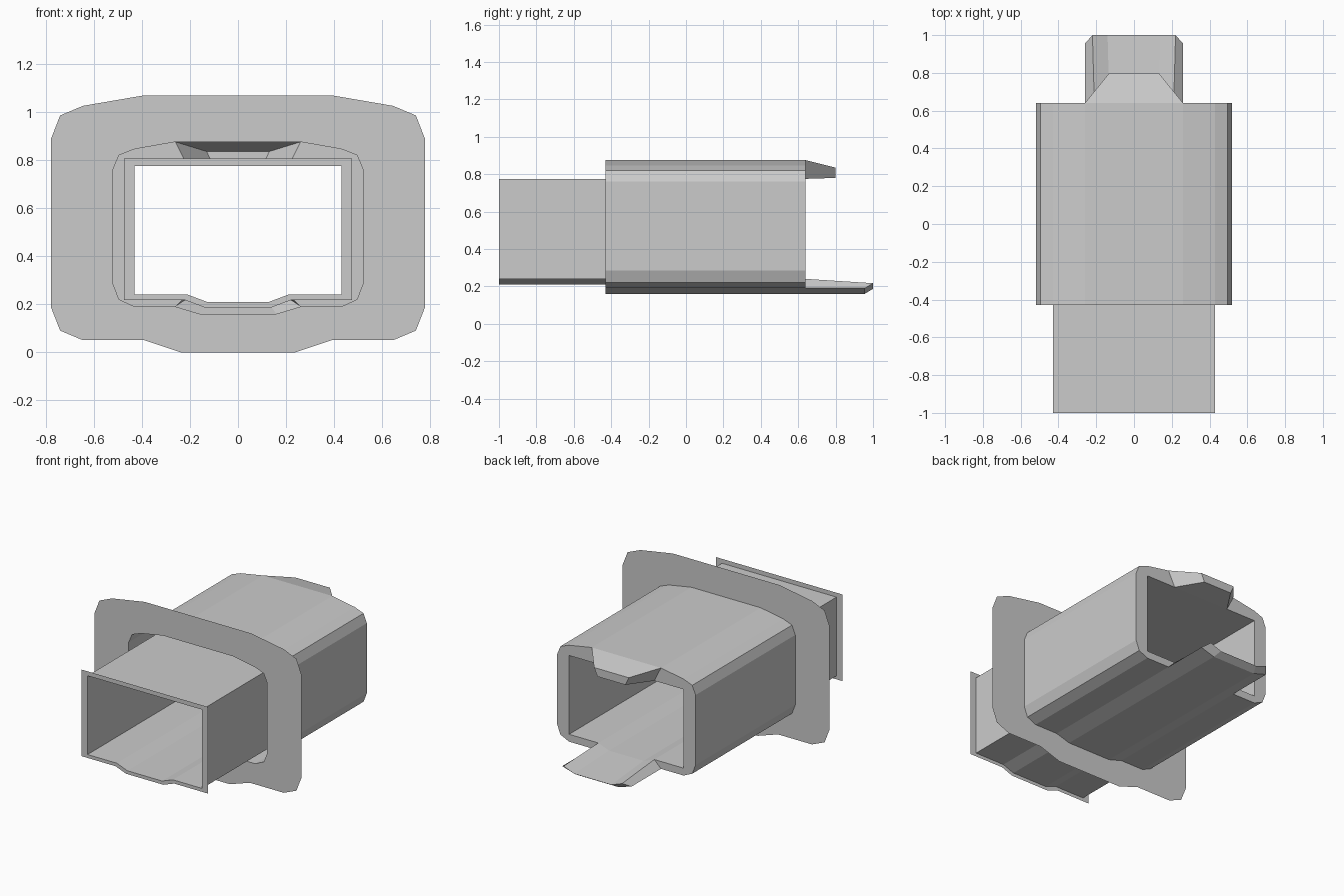
import bpy, bmesh

if "Cube" in bpy.data.objects:
    bpy.data.objects.remove(bpy.data.objects["Cube"])

FRONT, PLATE, REAR = -1.0, -0.43, 0.64

# Right-hand half profiles (x, z), listed from top to bottom
INNER = [(.43, .775), (.43, .24), (.21, .24), (.13, .21)]
LIP = [(.475, .805), (.475, .217), (.22, .217), (.14, .187)]
OUTER = [(.26, .875), (.43, .845), (.495, .82), (.52, .76), (.52, .285),
         (.495, .22), (.43, .19), (.26, .19), (.16, .16)]
FLANGE = [(.40, 1.067), (.645, 1.025), (.74, .985), (.777, .89), (.777, .185),
          (.74, .09), (.645, .05), (.39, .05), (.24, 0)]


def ring(half, y):
    """Mirror a half profile into a full outline at depth y."""
    pts = half + [(-x, z) for x, z in reversed(half)]
    return [(x, y, z) for x, z in pts]


def finish(name, bm):
    bmesh.ops.recalc_face_normals(bm, faces=bm.faces)
    mesh = bpy.data.meshes.new(name)
    bm.to_mesh(mesh)
    bm.free()
    obj = bpy.data.objects.new(name, mesh)
    bpy.context.collection.objects.link(obj)
    return obj


def loft(name, rings, closed=True, cap_end=False, cap_sides=False):
    """Skin a row of outlines with quads."""
    bm = bmesh.new()
    rows = [[bm.verts.new(p) for p in r] for r in rings]
    n = len(rows[0])
    for a, b in zip(rows, rows[1:]):
        for i in range(n if closed else n - 1):
            j = (i + 1) % n
            bm.faces.new((a[i], a[j], b[j], b[i]))
    if cap_end:
        bm.faces.new(rows[-1])
    if cap_sides:
        for k in (0, -1):
            bm.faces.new([r[k] for r in rows])
    return finish(name, bm)


# Inner tube with its flat front lip
loft("inner_tube", [ring(LIP, FRONT), ring(INNER, FRONT), ring(INNER, REAR)])

# Outer sleeve and the flat mounting flange around its front edge
loft("outer_sleeve", [ring(OUTER, PLATE), ring(OUTER, REAR)])
loft("flange", [ring(FLANGE, PLATE), ring(OUTER, PLATE)])

# Rear rim: a C-shaped face on each side, open where the tabs attach
bm = bmesh.new()
rim = OUTER[:8] + [(.21, .24), (.43, .24), (.43, .775), (.21, .775)]
for s in (1, -1):
    bm.faces.new([bm.verts.new((s * x, REAR, z)) for x, z in rim][::s])
finish("rear_rim", bm)

# Short tapered tab above the rear opening
loft("top_tab", [ring([(.26, .875), (.21, .775)], REAR),
                 ring([(.13, .835), (.105, .78)], .80)], cap_end=True)

# Long trough-shaped tab below the rear opening, bevelled to a sharp tip
loft("bottom_tab", [ring(OUTER[-2:], REAR), ring(OUTER[-2:], .955),
                    ring(LIP[-2:], 1.0), ring(INNER[-2:], REAR)],
     closed=False, cap_sides=True)
